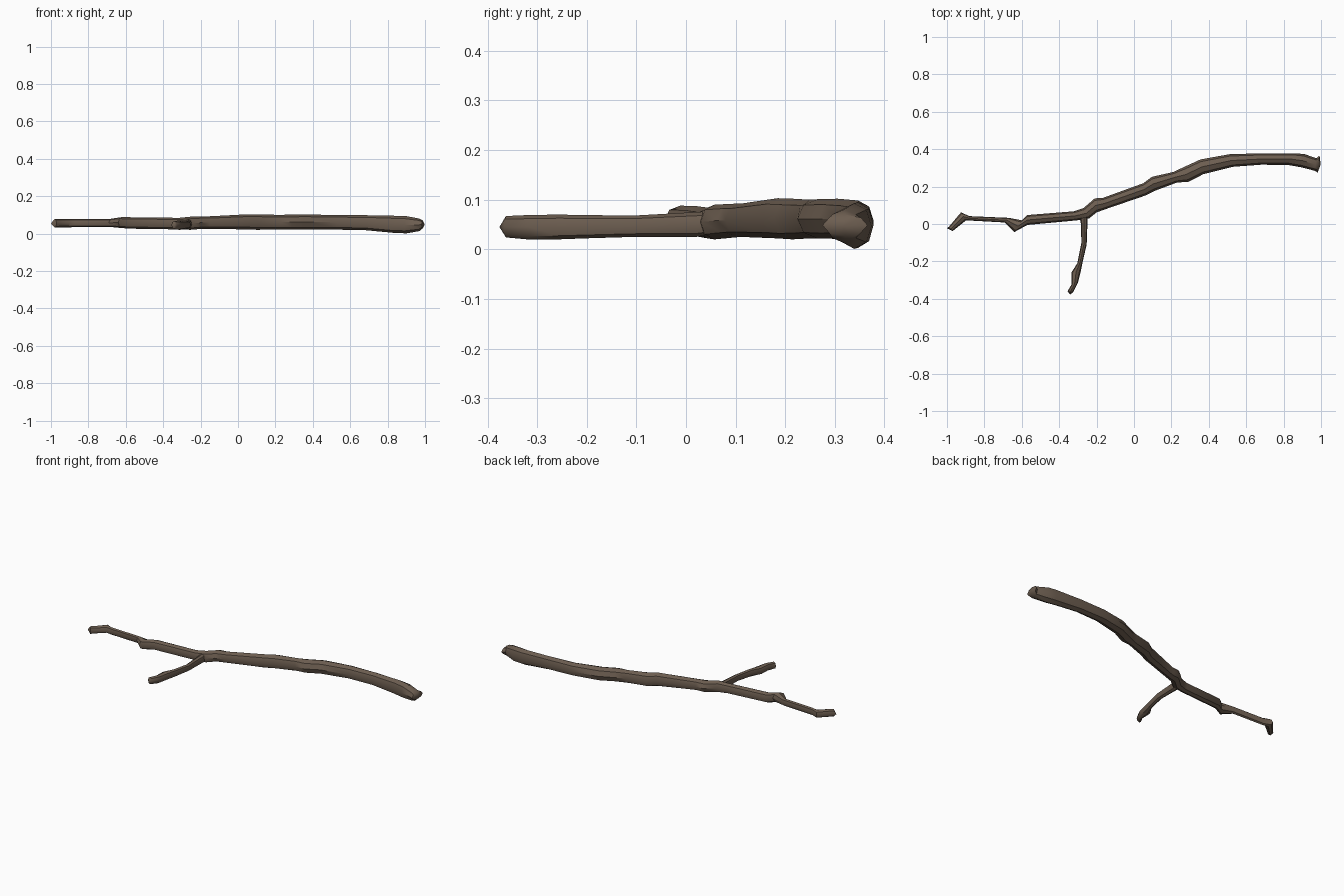
import bpy, bmesh, math
from mathutils import Vector

bark = bpy.data.materials.new("brown_bark")
bark.diffuse_color = (0.15, 0.11, 0.08, 1)
SIDES = 8


def limb(name, sections, tips):
    """Skin oval rings; each section = left edge xy, right edge xy, low z, high z."""
    bm = bmesh.new()
    rings = []
    for ax, ay, bx, by, lo, hi in sections:
        mid = Vector(((ax + bx) / 2, (ay + by) / 2, (lo + hi) / 2))
        side = Vector((ax - bx, ay - by, 0)) / 2
        up = Vector((0, 0, (hi - lo) / 2))
        rings.append([bm.verts.new(mid + side * math.cos(a) + up * math.sin(a))
                      for a in (2 * math.pi * i / SIDES for i in range(SIDES))])
    for r0, r1 in zip(rings, rings[1:]):
        for i in range(SIDES):
            j = (i + 1) % SIDES
            bm.faces.new((r0[i], r0[j], r1[j], r1[i]))
    # broken ends close on a blunt point
    for ring, tip in zip((rings[0], rings[-1]), tips):
        v = bm.verts.new(tip)
        for i in range(SIDES):
            bm.faces.new((ring[i], ring[(i + 1) % SIDES], v))
    bmesh.ops.recalc_face_normals(bm, faces=bm.faces)
    me = bpy.data.meshes.new(name)
    bm.to_mesh(me)
    bm.free()
    me.materials.append(bark)
    ob = bpy.data.objects.new(name, me)
    bpy.context.collection.objects.link(ob)
    bpy.ops.object.select_all(action='DESELECT')
    ob.select_set(True)
    bpy.context.view_layer.objects.active = ob
    bpy.ops.object.shade_smooth_by_angle(angle=math.radians(40))


# Main branch, thin left end to thick right end, with knots
limb("main_branch", [
    (-0.99, -0.015, -0.97, -0.038, .032, .078),
    (-0.925, 0.062, -0.90, 0.018, .033, .079),
    (-0.88, 0.042, -0.87, 0.018, .034, .078),
    (-0.67, 0.033, -0.69, 0.008, .035, .079),
    (-0.60, 0.020, -0.64, -0.043, .029, .088),
    (-0.57, 0.048, -0.57, -0.005, .026, .087),
    (-0.32, 0.068, -0.31, 0.019, .022, .084),
    (-0.27, 0.085, -0.24, 0.030, .020, .090),
    (-0.21, 0.137, -0.20, 0.062, .024, .092),
    (-0.165, 0.140, -0.15, 0.080, .025, .092),
    (0.05, 0.218, 0.06, 0.152, .022, .103),
    (0.095, 0.252, 0.11, 0.177, .020, .102),
    (0.21, 0.278, 0.23, 0.222, .022, .100),
    (0.27, 0.306, 0.29, 0.225, .022, .101),
    (0.355, 0.345, 0.37, 0.266, .021, .102),
    (0.51, 0.373, 0.53, 0.306, .021, .099),
    (0.68, 0.378, 0.68, 0.317, .018, .098),
    (0.86, 0.378, 0.82, 0.316, .003, .095),
    (0.91, 0.374, 0.89, 0.304, .001, .093),
    (0.975, 0.352, 0.965, 0.285, .013, .080),
    (0.992, 0.366, 0.982, 0.275, .027, .070),
], [(-1.0, -0.022, .052), (0.998, 0.318, .048)])

# Side twig forking towards the front
limb("side_twig", [
    (-0.235, 0.085, -0.30, 0.045, .032, .078),
    (-0.248, 0.025, -0.285, 0.015, .025, .075),
    (-0.253, -0.11, -0.281, -0.10, .025, .068),
    (-0.274, -0.20, -0.303, -0.21, .022, .069),
    (-0.285, -0.255, -0.335, -0.26, .020, .070),
    (-0.300, -0.315, -0.335, -0.325, .020, .069),
    (-0.326, -0.366, -0.356, -0.36, .024, .067),
], [(-0.26, 0.09, .055), (-0.341, -0.376, .045)])
